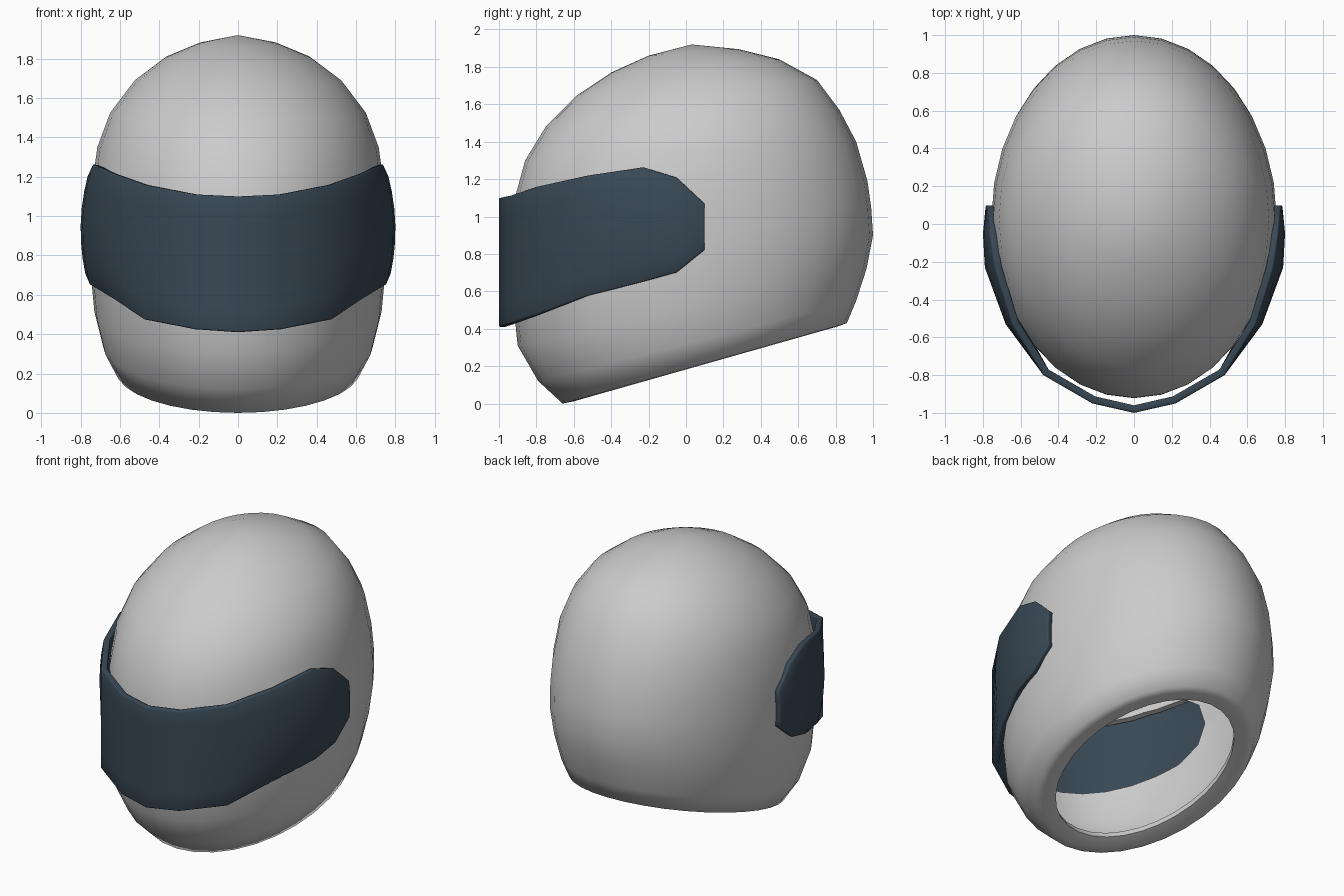
import bpy, bmesh, math

if "Cube" in bpy.data.objects:
    bpy.data.objects.remove(bpy.data.objects["Cube"])


def make_object(name, verts, faces):
    mesh = bpy.data.meshes.new(name)
    mesh.from_pydata(verts, [], faces)
    ob = bpy.data.objects.new(name, mesh)
    bpy.context.collection.objects.link(ob)
    return ob


def select(ob):
    bpy.ops.object.select_all(action='DESELECT')
    ob.select_set(True)
    bpy.context.view_layer.objects.active = ob


def apply_modifiers(ob):
    select(ob)
    for m in list(ob.modifiers):
        bpy.ops.object.modifier_apply(modifier=m.name)


def thicken(ob, amount):
    m = ob.modifiers.new("thickness", 'SOLIDIFY')
    m.thickness, m.offset = amount, -1


# Shell: tilted elliptical rings (front y, front z, back y, back z, half width)
RINGS = [
    (-.53, .045, .74, .40, .49), (-.60, .012, .81, .412, .565),
    (-.66, 0, .86, .43, .62), (-.79, .12, .91, .55, .685),
    (-.90, .31, .965, .72, .73), (-.925, .55, 1.0, .90, .75),
    (-.93, .80, .99, 1.05, .755), (-.92, 1.08, .97, 1.19, .745),
    (-.86, 1.30, .91, 1.40, .715), (-.75, 1.48, .82, 1.57, .65),
    (-.58, 1.65, .70, 1.73, .525), (-.40, 1.77, .50, 1.84, .37),
    (-.20, 1.86, .28, 1.895, .20),
]
SEG = 32
verts, faces = [], []
for yf, zf, yb, zb, hw in RINGS:
    for k in range(SEG):
        a = 2 * math.pi * k / SEG
        s = math.sin(a)
        verts.append((hw * math.cos(a), (yf + yb) / 2 + (yb - yf) / 2 * s,
                      (zf + zb) / 2 + (zb - zf) / 2 * s))
for i in range(len(RINGS) - 1):
    for k in range(SEG):
        n = (k + 1) % SEG
        faces.append((i * SEG + k, i * SEG + n, (i + 1) * SEG + n, (i + 1) * SEG + k))
verts.append((0, .03, 1.92))
last = (len(RINGS) - 1) * SEG
for k in range(SEG):
    faces.append((last + k, last + (k + 1) % SEG, len(verts) - 1))
shell = make_object("helmet_shell", verts, faces)
thicken(shell, .04)

# Face opening: side outline pushed through the shell
outline = [(-1.2, .49), (-.9, .52), (-.35, .68), (-.20, .78), (-.15, .92),
           (-.19, 1.06), (-.30, 1.14), (-.55, 1.11), (-.9, 1.03), (-1.2, 1.0)]
n = len(outline)
cv = [(x, y, z) for x in (-1, 1) for y, z in outline]
cf = [tuple(range(n)), tuple(range(2 * n - 1, n - 1, -1))]
cf += [(k, k + n, (k + 1) % n + n, (k + 1) % n) for k in range(n)]
cutter = make_object("face_opening_cutter", cv, cf)
cutter.hide_render = True
bm = bmesh.new()
bm.from_mesh(cutter.data)
bmesh.ops.recalc_face_normals(bm, faces=bm.faces)
bm.to_mesh(cutter.data)
bm.free()
cut = shell.modifiers.new("face_opening", 'BOOLEAN')
cut.operation, cut.object, cut.solver = 'DIFFERENCE', cutter, 'EXACT'
apply_modifiers(shell)
bpy.data.objects.remove(cutter)
select(shell)
bpy.ops.object.shade_smooth_by_angle(angle=math.radians(60))

# Visor: wrap-around band, columns of (x, y, top z, bottom z) mirrored across x
HALF = [(0, -1.0, 1.10, .41), (.22, -.95, 1.11, .425), (.48, -.80, 1.16, .475),
        (.68, -.53, 1.22, .575), (.79, -.23, 1.265, .65),
        (.80, -.05, 1.21, .70), (.785, .10, 1.07, .82)]
cols = [(-x, y, t, b) for x, y, t, b in HALF[:0:-1]] + HALF
ROWS = 7
verts, faces = [], []
for i in range(ROWS):
    for x, y, top, bottom in cols:
        z = bottom + (top - bottom) * i / (ROWS - 1)
        bulge = 1 - .065 * ((z - .93) / .33) ** 2 if abs(x) > .6 else 1
        verts.append((x * bulge, y, z))
w = len(cols)
for i in range(ROWS - 1):
    for j in range(w - 1):
        faces.append((i * w + j, i * w + j + 1, (i + 1) * w + j + 1, (i + 1) * w + j))
visor = make_object("visor", verts, faces)
thicken(visor, .04)
bev = visor.modifiers.new("soft_rim", 'BEVEL')
bev.width, bev.segments, bev.angle_limit = .008, 2, math.radians(60)
apply_modifiers(visor)
select(visor)
bpy.ops.object.shade_smooth_by_angle(angle=math.radians(50))
mat = bpy.data.materials.new("dark_visor")
mat.diffuse_color = (.04, .065, .09, 1)
mat.use_nodes = True
mat.node_tree.nodes["Principled BSDF"].inputs["Base Color"].default_value = mat.diffuse_color
visor.data.materials.append(mat)
